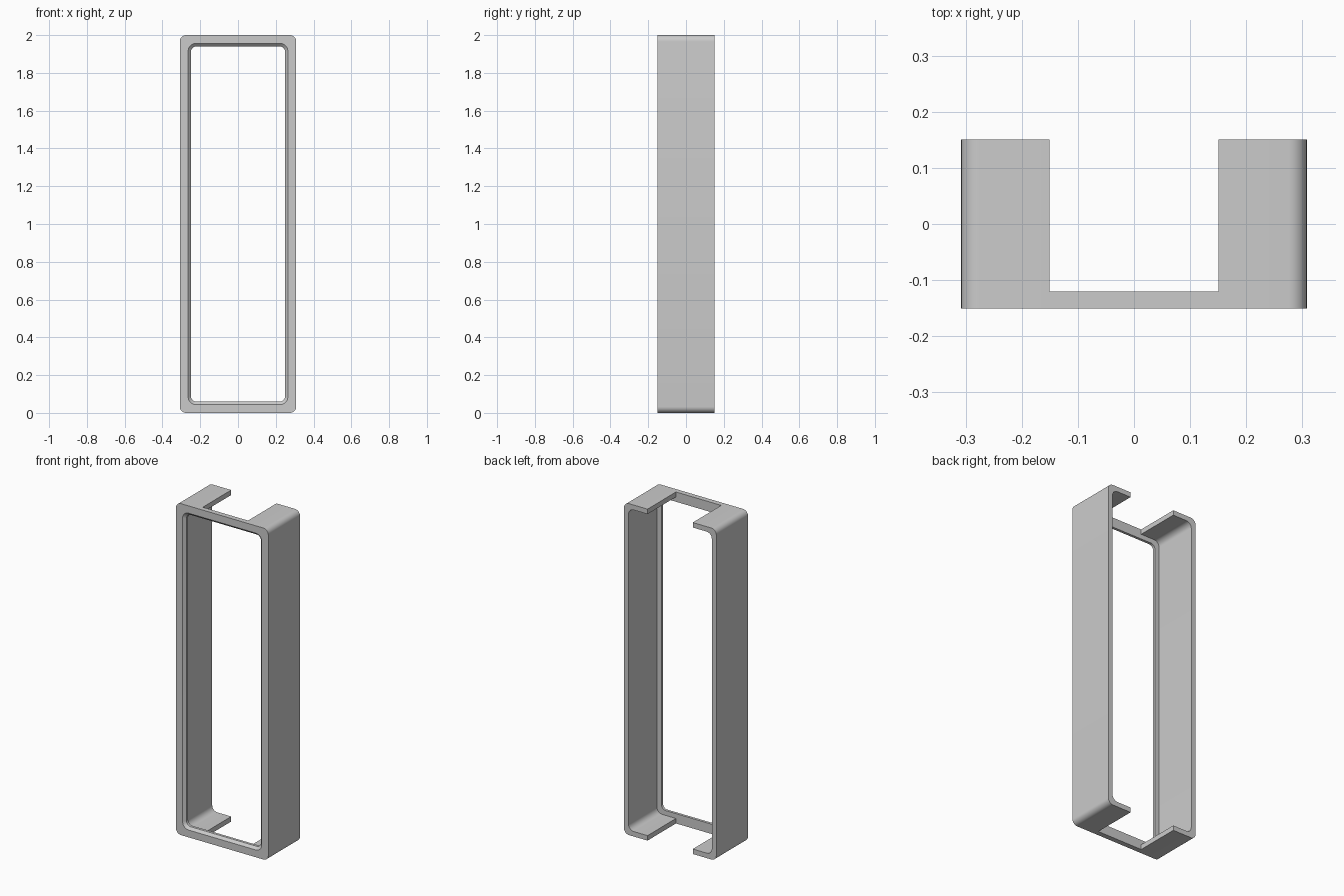
import bpy
import bmesh
from math import cos, sin, pi

cube = bpy.data.objects.get("Cube")
if cube:
    bpy.data.objects.remove(cube, do_unlink=True)

HALF_W, HALF_H, HALF_D = 0.308, 1.0, 0.151
GAP = 0.151            # half width of the open middle in top and bottom
MID = -0.12            # back of the front rim
SEGS = 8               # segments per rounded corner

mat = bpy.data.materials.new("plain_grey")
mat.use_nodes = True
grey = (0.6, 0.6, 0.6, 1)
mat.diffuse_color = grey
mat.node_tree.nodes["Principled BSDF"].inputs["Base Color"].default_value = grey

bm = bmesh.new()


def ring(inset, y, radius):
    """Rounded rectangle, with extra points at the gap on top and bottom."""
    w, h = HALF_W - inset, HALF_H - inset
    verts = []
    for q, (sx, sz) in enumerate([(1, 1), (-1, 1), (-1, -1), (1, -1)]):
        pts = []
        for i in range(SEGS + 1):
            a = (q + i / SEGS) * pi / 2
            pts.append((sx * (w - radius) + radius * cos(a),
                        sz * (h - radius) + radius * sin(a)))
        # gap point ends the arc in even corners and starts it in odd ones
        if q % 2 == 0:
            pts.append((sx * GAP, sz * h))
        else:
            pts.insert(0, (sx * GAP, sz * h))
        verts += [bm.verts.new((x, y, z + HALF_H)) for x, z in pts]
    return verts


outer_front = ring(0, -HALF_D, 0.033)
outer_mid = ring(0, MID, 0.033)
outer_back = ring(0, HALF_D, 0.033)
wall_back = ring(0.03, HALF_D, 0.035)
wall_mid = ring(0.03, MID, 0.035)
lip_back = ring(0.059, MID, 0.03)
lip_mid = ring(0.059, -0.136, 0.03)
lip_front = ring(0.044, -HALF_D, 0.04)

N = len(outer_front)
gaps = {SEGS + 1, 3 * SEGS + 5}    # spans over the top and bottom openings


def band(a, b, spans):
    for i in spans:
        j = (i + 1) % N
        bm.faces.new((a[i], a[j], b[j], b[i]))


everywhere = range(N)
sides = [i for i in everywhere if i not in gaps]

# front rim with chamfered opening
band(outer_mid, outer_front, everywhere)
band(outer_front, lip_front, everywhere)
band(lip_front, lip_mid, everywhere)
band(lip_mid, lip_back, everywhere)
band(lip_back, wall_mid, everywhere)
band(wall_mid, outer_mid, gaps)

# C-shaped side walls
band(wall_mid, wall_back, sides)
band(wall_back, outer_back, sides)
band(outer_back, outer_mid, sides)

# cut ends of the four flanges
for g in gaps:
    for i in (g, g + 1):
        bm.faces.new((outer_mid[i], outer_back[i], wall_back[i], wall_mid[i]))

bmesh.ops.recalc_face_normals(bm, faces=bm.faces)
mesh = bpy.data.meshes.new("open_frame")
bm.to_mesh(mesh)
bm.free()
mesh.materials.append(mat)
frame = bpy.data.objects.new("open_frame", mesh)
bpy.context.collection.objects.link(frame)

bpy.ops.object.select_all(action="DESELECT")
frame.select_set(True)
bpy.context.view_layer.objects.active = frame
bpy.ops.object.shade_smooth_by_angle(angle=pi / 6)
